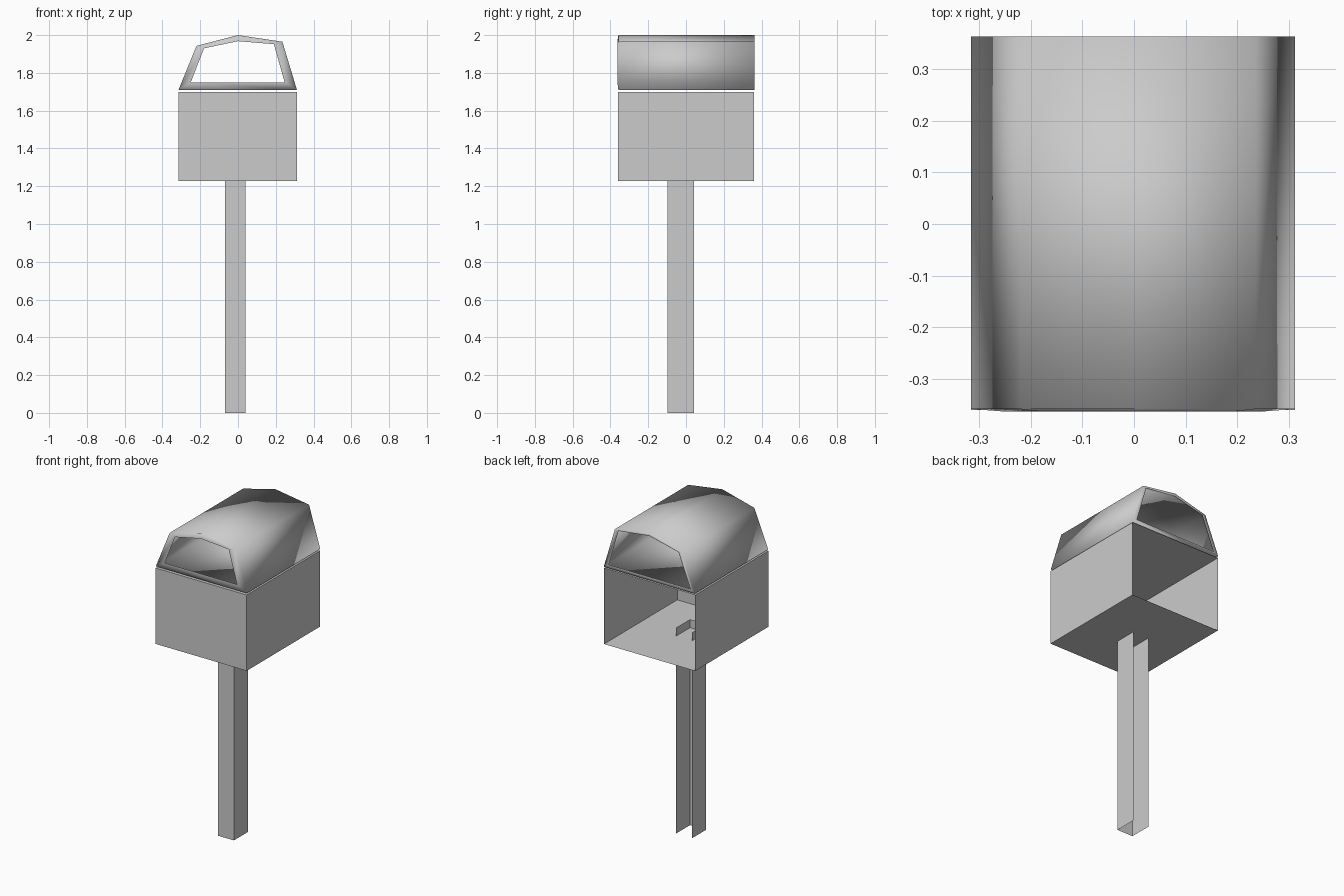
import bpy

if "Cube" in bpy.data.objects:
    bpy.data.objects.remove(bpy.data.objects["Cube"])


def mesh_object(name, verts, faces, smooth=False):
    mesh = bpy.data.meshes.new(name)
    mesh.from_pydata(verts, [], faces)
    mesh.polygons.foreach_set("use_smooth", [smooth] * len(faces))
    mesh.update()
    obj = bpy.data.objects.new(name, mesh)
    bpy.context.collection.objects.link(obj)
    return obj


def open_back_box(name, x0, x1, y0, y1, z0, z1, caps=True):
    """Box with no back (+y) face; caps adds its floor and top."""
    verts = [(x, y, z) for z in (z0, z1)
             for x, y in ((x0, y0), (x1, y0), (x1, y1), (x0, y1))]
    faces = [(0, 1, 5, 4), (1, 2, 6, 5), (3, 0, 4, 7)]
    if caps:
        faces += [(3, 2, 1, 0), (4, 5, 6, 7)]
    return mesh_object(name, verts, faces)


# Post: open channel whose top pokes through the box floor
open_back_box("post", -0.07, 0.04, -0.097, 0.042, 0.0, 1.28, caps=False)

# Mail compartment, open at the back
open_back_box("mail_box", -0.315, 0.312, -0.36, 0.36, 1.228, 1.70)

# Roof: faceted shell with a floor, framed opening at the front, thin rim at the back
outer = [(-0.315, 1.71), (0.312, 1.71), (0.235, 1.965), (0.0, 2.0), (-0.22, 1.943)]
front_inner = [(-0.25, 1.75), (0.247, 1.75), (0.19, 1.952), (0.0, 1.968), (-0.18, 1.93)]
back_inner = [((a + c) / 2, (b + d) / 2)
              for (a, b), (c, d) in zip(outer, front_inner)]
rings = [(front_inner, -0.363), (outer, -0.358), (outer, 0.363), (back_inner, 0.36)]
n = len(outer)
verts = [(x, y, z) for profile, y in rings for x, z in profile]
faces = []
for r in range(len(rings) - 1):
    for i in range(n):
        j = (i + 1) % n
        faces.append((r * n + i, (r + 1) * n + i, (r + 1) * n + j, r * n + j))
mesh_object("roof", verts, faces, smooth=True)
